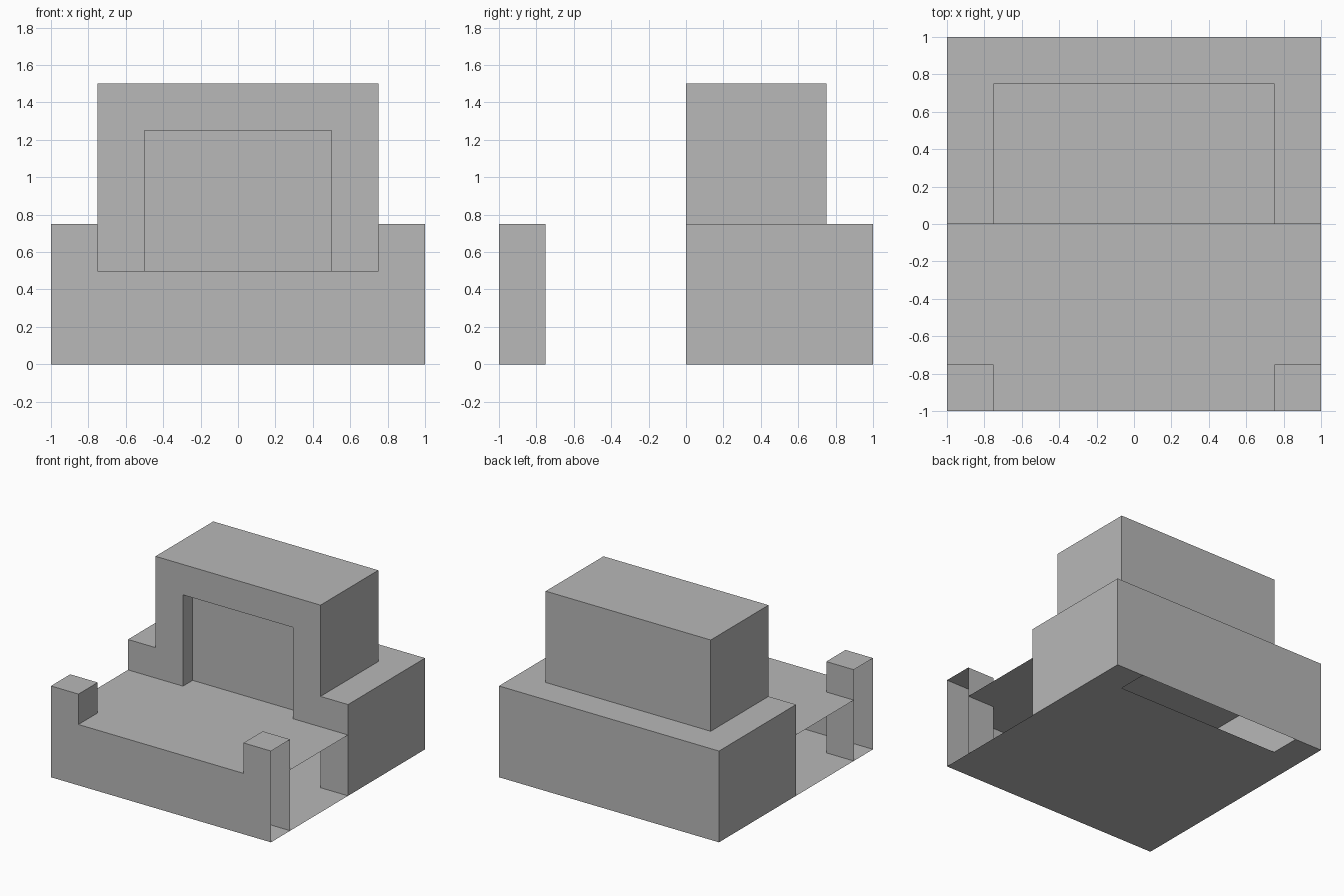
import bpy
import bmesh

cube = bpy.data.objects.get("Cube")
if cube:
    bpy.data.objects.remove(cube, do_unlink=True)

grey = bpy.data.materials.new("plain grey")
grey.use_nodes = True
COLOR = (0.48, 0.48, 0.48, 1)
grey.diffuse_color = COLOR
grey.node_tree.nodes["Principled BSDF"].inputs["Base Color"].default_value = COLOR

SIDES = {"left": (0, 1), "right": (0, -1), "back": (1, 1),
         "front": (1, -1), "top": (2, 1), "bottom": (2, -1)}


def add_box(bm, low, high, sides):
    """Add only the named sides of the box between two corners."""
    for side in sides.split():
        axis, sign = SIDES[side]
        u, v = (axis + 1) % 3, (axis + 2) % 3
        corners = []
        for a, b in ((low, low), (high, low), (high, high), (low, high)):
            p = [0, 0, 0]
            p[axis] = high[axis] if sign > 0 else low[axis]
            p[u], p[v] = a[u], b[v]
            corners.append(bm.verts.new(p))
        bm.faces.new(corners if sign > 0 else corners[::-1])


def make_part(name, *boxes):
    bm = bmesh.new()
    for low, high, sides in boxes:
        add_box(bm, low, high, sides)
    bmesh.ops.remove_doubles(bm, verts=bm.verts, dist=0.0001)
    mesh = bpy.data.meshes.new(name)
    bm.to_mesh(mesh)
    bm.free()
    mesh.materials.append(grey)
    obj = bpy.data.objects.new(name, mesh)
    bpy.context.collection.objects.link(obj)
    return obj


# Front platform: thin floor, deck and front wall, open at both ends
make_part("floor", ((-1, -1, 0), (1, 0, 0), "bottom"),
          ((-.75, 0, 0), (.75, .75, 0), "bottom"))
make_part("deck", ((-1, -.75, .5), (1, 0, .5), "top"),
          ((-.75, -1, .5), (.75, -.75, .5), "top"),
          ((-.75, 0, .5), (.75, .75, .5), "top"))
make_part("front_wall", ((-.75, -1, 0), (.75, -1, .5), "front"))

# Corner posts, open on the outer side
make_part("left_post", ((.75, -1, 0), (1, -.75, .75), "right front back top"))
make_part("right_post", ((-1, -1, 0), (-.75, -.75, .75), "left front back top"))

# Low base around the rear, hollow below the upper block
make_part("left_base", ((.75, 0, 0), (1, 1, .75), "left right front back top bottom"))
make_part("right_base", ((-1, 0, 0), (-.75, 1, .75), "left right front back top bottom"))
make_part("rear_base", ((-.75, .75, 0), (.75, 1, .75), "back top"))

# Upper block with a framed doorway recess
make_part("upper_block", ((-.75, 0, .5), (.75, .75, 1.5), "left right back top"),
          ((-.75, 0, .5), (-.5, 0, 1.5), "front"),
          ((.5, 0, .5), (.75, 0, 1.5), "front"),
          ((-.5, 0, 1.25), (.5, 0, 1.5), "front"))
recess = make_part("doorway_recess",
                   ((-.5, 0, .5), (.5, .125, 1.25), "left right back top"))
recess.data.flip_normals()
